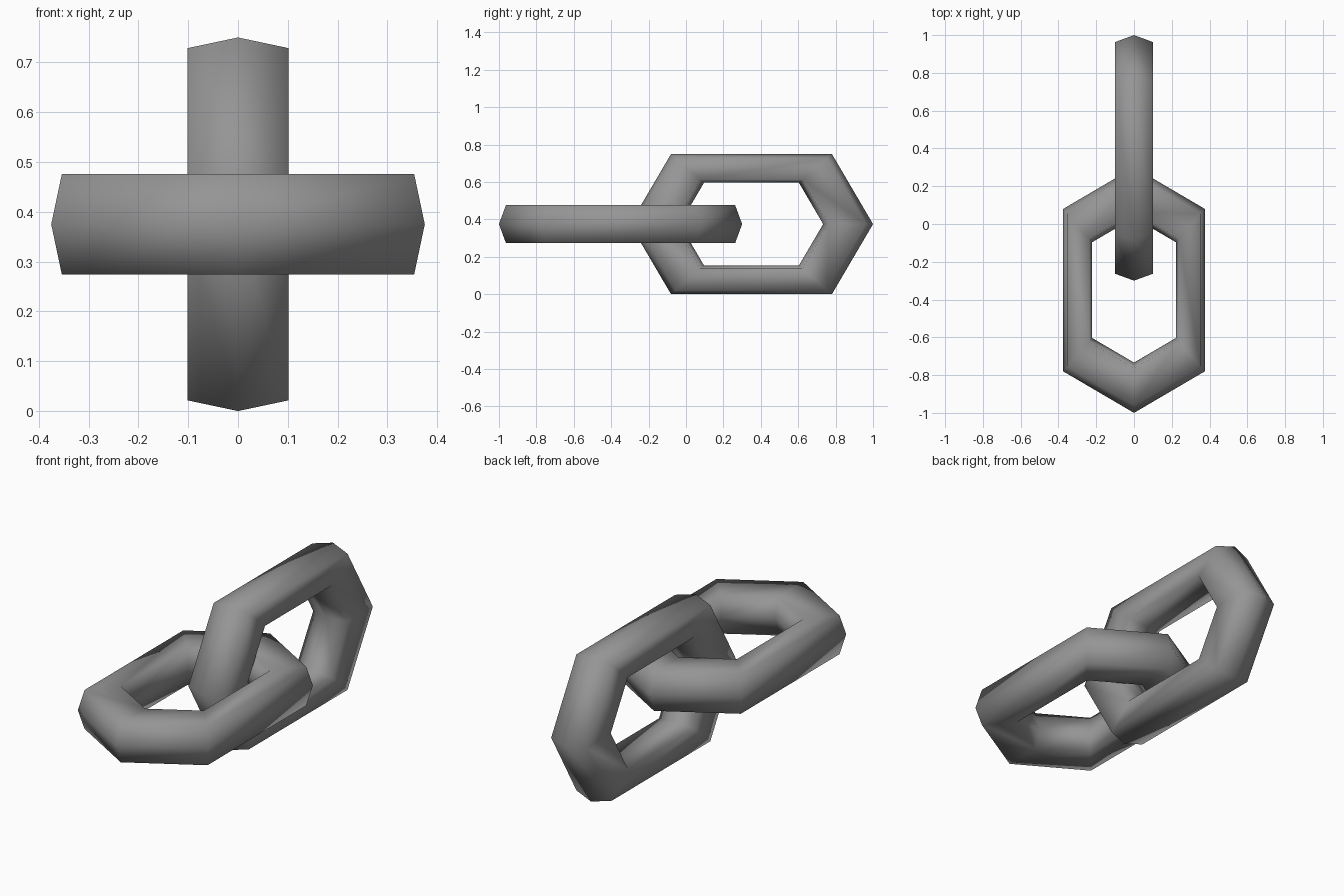
import bpy, bmesh, math

if "Cube" in bpy.data.objects:
    bpy.data.objects.remove(bpy.data.objects["Cube"])

steel = bpy.data.materials.new("steel grey")
steel.diffuse_color = (0.3, 0.3, 0.3, 1)
steel.use_nodes = True
steel.node_tree.nodes["Principled BSDF"].inputs["Base Color"].default_value = steel.diffuse_color

# Six-sided link outline, seen flat
OUTLINE = [(0, 0.65), (-0.375, 0.43), (-0.375, -0.43),
           (0, -0.65), (0.375, -0.43), (0.375, 0.43)]
# Bar section: (scale of the outline, offset across the link)
SECTION = [(1, 0), (0.943, 0.101), (0.634, 0.101),
           (0.59, 0), (0.634, -0.101), (0.943, -0.101)]


def make_link(name, y, turn):
    bm = bmesh.new()
    rings = [[bm.verts.new((px * f, py * f, h)) for f, h in SECTION]
             for px, py in OUTLINE]
    for i, a in enumerate(rings):
        b = rings[(i + 1) % len(rings)]
        for j in range(len(SECTION)):
            k = (j + 1) % len(SECTION)
            bm.faces.new((a[j], b[j], b[k], a[k]))
    bmesh.ops.recalc_face_normals(bm, faces=bm.faces)
    for face in bm.faces:
        face.smooth = True
    mesh = bpy.data.meshes.new(name)
    bm.to_mesh(mesh)
    bm.free()
    mesh.materials.append(steel)
    link = bpy.data.objects.new(name, mesh)
    link.location = (0, y, 0.375)
    link.rotation_euler = (0, turn, 0)
    bpy.context.collection.objects.link(link)


# Two interlocked links, one lying flat and one on edge
make_link("flat_link", -0.35, 0)
make_link("upright_link", 0.35, math.pi / 2)
